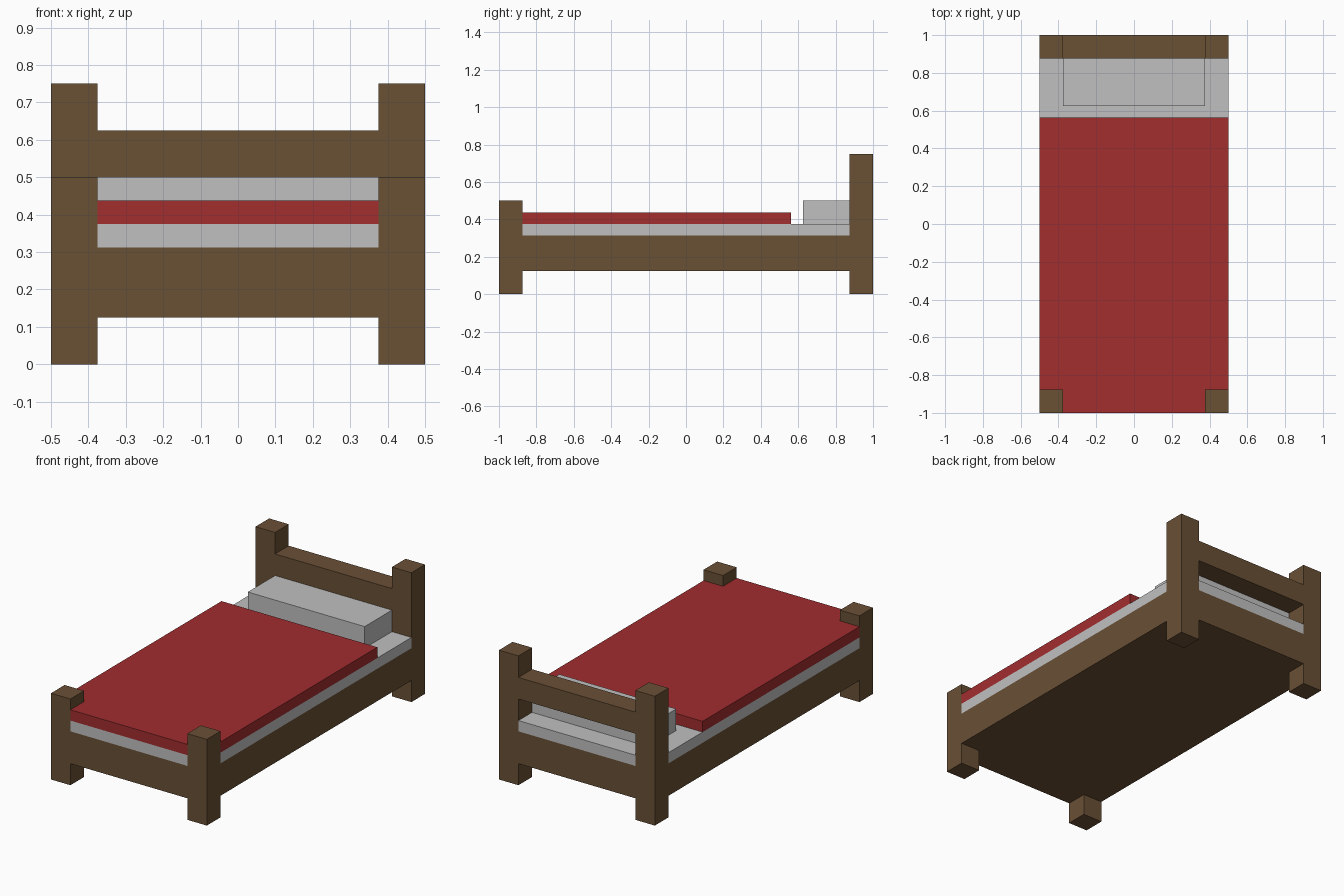
import bpy
import bmesh

cube = bpy.data.objects.get("Cube")
if cube:
    bpy.data.objects.remove(cube, do_unlink=True)


def material(name, rgb):
    mat = bpy.data.materials.new(name)
    mat.use_nodes = True
    mat.diffuse_color = (*rgb, 1)
    mat.node_tree.nodes["Principled BSDF"].inputs["Base Color"].default_value = (*rgb, 1)
    return mat


wood = material("brown wood", (0.144, 0.080, 0.0356))
linen = material("light grey linen", (0.527, 0.527, 0.527))
cloth = material("red cloth", (0.361, 0.0262, 0.0284))

W, L, P = 0.5, 1.0, 0.125    # half width, half length, post thickness


def prism(name, outline, z0, z1, mat):
    """Extrude a plan outline from z0 up to z1."""
    bm = bmesh.new()
    face = bm.faces.new([bm.verts.new((x, y, z0)) for x, y in outline])
    top = bmesh.ops.extrude_face_region(bm, geom=[face])["geom"]
    bmesh.ops.translate(bm, vec=(0, 0, z1 - z0),
                        verts=[v for v in top if isinstance(v, bmesh.types.BMVert)])
    bmesh.ops.recalc_face_normals(bm, faces=bm.faces)
    mesh = bpy.data.meshes.new(name)
    bm.to_mesh(mesh)
    bm.free()
    mesh.materials.append(mat)
    obj = bpy.data.objects.new(name, mesh)
    bpy.context.collection.objects.link(obj)
    return obj


def box(name, x0, x1, y0, y1, z0, z1, mat):
    return prism(name, [(x0, y0), (x1, y0), (x1, y1), (x0, y1)], z0, z1, mat)


def slab(name, y_head, z0, z1, mat, notch_head=True):
    """Full-width slab with its corners cut out around the posts."""
    i, foot = W - P, -L + P
    half = [(i, -L), (i, foot), (W, foot)]
    if notch_head:
        half += [(W, y_head - P), (i, y_head - P), (i, y_head)]
    else:
        half += [(W, y_head)]
    return prism(name, half + [(-x, y) for x, y in reversed(half)], z0, z1, mat)


# Posts: short at the foot, tall at the head
for side, x in (("right", -W), ("left", W - P)):
    box("foot_post_" + side, x, x + P, -L, -L + P, 0, 0.5, wood)
    box("head_post_" + side, x, x + P, L - P, L, 0, 0.75, wood)

# Headboard rail between the tall posts
box("headboard_rail", -W + P, W - P, L - P, L, 0.5, 0.625, wood)

# Bed base, mattress, blanket and pillow
slab("bed_base", L, 0.125, 0.3125, wood)
slab("mattress", L, 0.3125, 0.375, linen)
slab("blanket", 0.5625, 0.375, 0.4375, cloth, notch_head=False)
box("pillow", -W + P, W - P, 0.625, L - P, 0.375, 0.5, linen)
